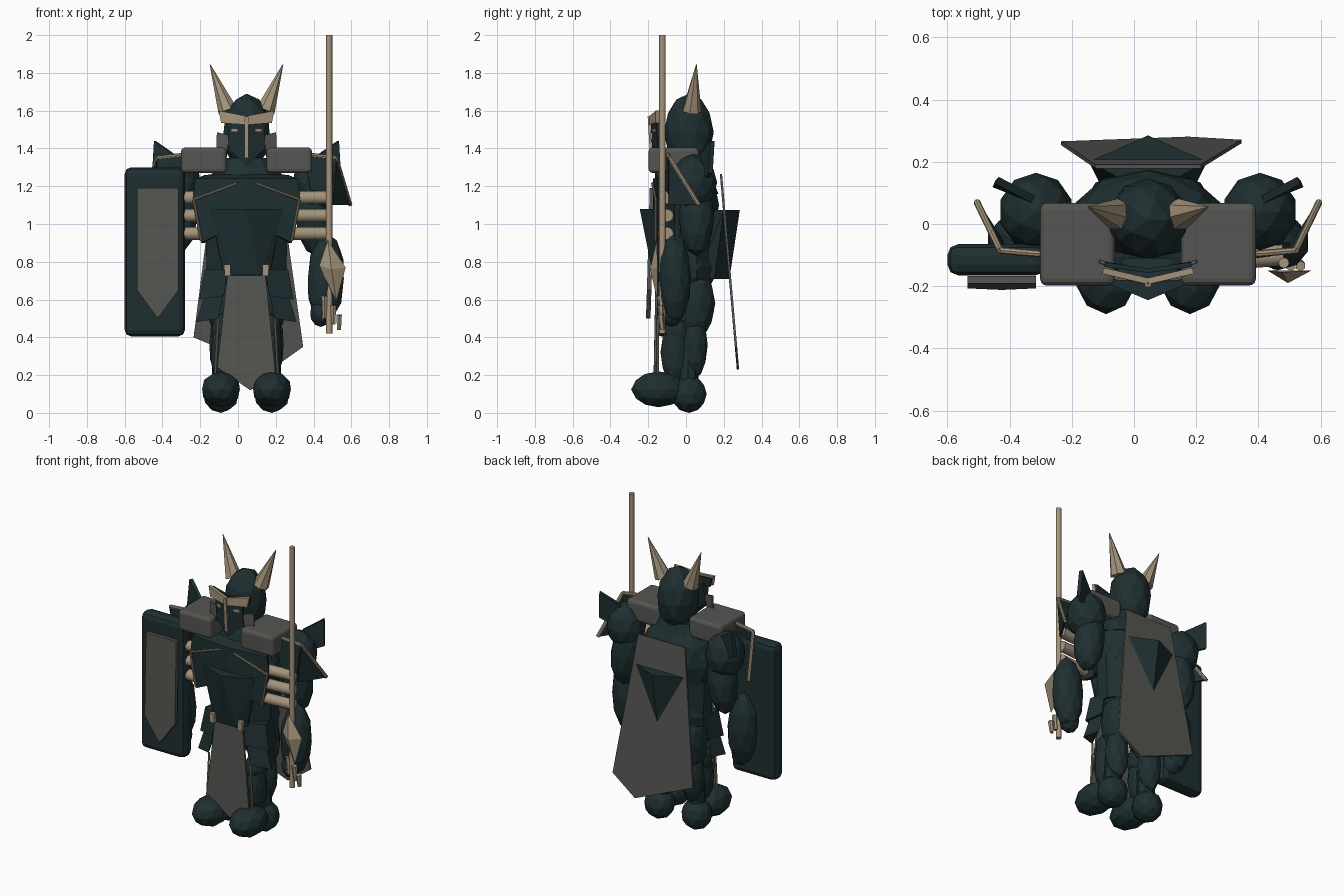
import bpy, bmesh, math
from mathutils import Vector, Matrix

CX = 0.045  # the body's own centre line


def material(name, rgb):
    m = bpy.data.materials.new(name)
    m.diffuse_color = (*rgb, 1)
    return m


DARK = material("dark_teal_iron", (0.0135, 0.0285, 0.031))
GREY = material("neutral_grey", (0.091, 0.092, 0.084))
TAN = material("bone_tan", (0.37, 0.295, 0.20))


def finish(name, bm, mat):
    bmesh.ops.recalc_face_normals(bm, faces=bm.faces)
    me = bpy.data.meshes.new(name)
    bm.to_mesh(me)
    bm.free()
    me.materials.append(mat)
    ob = bpy.data.objects.new(name, me)
    ob.location.x = CX
    bpy.context.collection.objects.link(ob)
    return ob


def ellipsoid(name, loc, radii, mat=DARK, tilt=0.0):
    bm = bmesh.new()
    bmesh.ops.create_icosphere(bm, subdivisions=2, radius=1.0)
    bm.transform(Matrix.Translation(loc) @ Matrix.Rotation(tilt, 4, 'Y')
                 @ Matrix.Diagonal((*radii, 1)))
    return finish(name, bm, mat)


def rod(name, a, b, r1, mat=TAN, r2=None, sides=8):
    a, b = Vector(a), Vector(b)
    bm = bmesh.new()
    bmesh.ops.create_cone(bm, cap_ends=True, segments=sides, radius1=r1,
                          radius2=r1 if r2 is None else r2, depth=(b - a).length)
    bm.transform(Matrix.Translation((a + b) / 2)
                 @ (b - a).to_track_quat('Z', 'Y').to_matrix().to_4x4())
    return finish(name, bm, mat)


def slab(name, pts, mat, t=0.012):
    """Thin plate from an outline, thickened about its plane."""
    bm = bmesh.new()
    f = bm.faces.new([bm.verts.new(p) for p in pts])
    f.normal_update()
    n = f.normal.copy()
    bmesh.ops.translate(bm, vec=n * t / 2, verts=bm.verts)
    ext = bmesh.ops.extrude_face_region(bm, geom=[f], use_keep_orig=True)
    moved = [v for v in ext["geom"] if isinstance(v, bmesh.types.BMVert)]
    bmesh.ops.translate(bm, vec=-n * t, verts=moved)
    return finish(name, bm, mat)


def hull(name, pts, mat=DARK):
    bm = bmesh.new()
    bmesh.ops.convex_hull(bm, input=[bm.verts.new(p) for p in pts])
    loose = [v for v in bm.verts if not v.link_faces]
    bmesh.ops.delete(bm, geom=loose, context='VERTS')
    return finish(name, bm, mat)


def smooth(ob):
    for p in ob.data.polygons:
        p.use_smooth = len(p.vertices) == 4
    return ob


def block(name, lo, hi, mat, bevel, segs):
    lo, hi = Vector(lo), Vector(hi)
    bm = bmesh.new()
    bmesh.ops.create_cube(bm, size=1)
    bm.transform(Matrix.Translation((lo + hi) / 2) @ Matrix.Diagonal((*(hi - lo), 1)))
    ob = finish(name, bm, mat)
    mod = ob.modifiers.new("bevel", 'BEVEL')
    mod.width, mod.segments = bevel, segs
    return ob


# Torso, neck and hips
ellipsoid("torso", (0, 0.015, 1.10), (0.25, 0.16, 0.27))
rod("yoke", (0, 0.015, 1.16), (0, 0.015, 1.35), 0.245, DARK, 0.13, 10).scale = (1, 0.66, 1)
rod("waist", (0, 0.02, 0.71), (0, 0.02, 1.0), 0.22, DARK, 0.23, 10).scale = (1, 0.64, 1)
ellipsoid("hips", (0, 0.025, 0.77), (0.225, 0.14, 0.15))

# Ridged belly plate in front and matching back plate that pierces the cape
hull("belly_plate", [(0, -0.245, 1.08), (-0.19, -0.165, 1.08), (0.19, -0.165, 1.08),
                     (0, -0.10, 1.08), (-0.15, -0.13, 0.86), (0.15, -0.13, 0.86),
                     (-0.12, -0.14, 0.72), (0.12, -0.14, 0.72),
                     (-0.07, -0.175, 0.73), (0.07, -0.175, 0.73)])
hull("back_plate", [(0, 0.285, 1.075), (-0.19, 0.20, 1.075), (0.19, 0.20, 1.075),
                    (0, 0.10, 1.075), (0, 0.23, 0.71), (-0.13, 0.15, 0.71), (0.13, 0.15, 0.71),
                    (-0.12, 0.06, 0.71), (0.12, 0.06, 0.71)])

# Cape and loincloth
slab("cape", [(-0.17, 0.185, 1.265), (0.17, 0.185, 1.265), (0.30, 0.265, 0.35),
              (0.13, 0.275, 0.23), (-0.28, 0.26, 0.40)], GREY)
slab("loincloth", [(-0.10, -0.155, 0.74), (0.10, -0.155, 0.74), (0.155, -0.165, 0.19),
                   (0.02, -0.165, 0.12), (-0.155, -0.165, 0.24)], GREY)

# Helmet
ellipsoid("helmet", (0, 0.015, 1.485), (0.128, 0.132, 0.205))
slab("nose_guard", [(-0.01, -0.197, 1.57), (0.01, -0.197, 1.57),
                    (0.01, -0.184, 1.35), (-0.01, -0.184, 1.35)], TAN)
hull("face_mask", [(0, -0.188, 1.56), (-0.10, -0.158, 1.55), (0.10, -0.158, 1.55),
                   (-0.097, -0.15, 1.40), (0.097, -0.15, 1.40), (0, -0.175, 1.31),
                   (-0.08, -0.11, 1.55), (0.08, -0.11, 1.55), (0, -0.11, 1.36)])

for s, side in ((-1, "left"), (1, "right")):
    def P(*pts):
        return [(s * x, y, z) for x, y, z in pts]

    def part(n):
        return side + "_" + n

    # Helmet fittings
    rod(part("horn"), *P((0.10, 0.03, 1.60), (0.193, 0.055, 1.845)), 0.052, TAN, 0.002, 7)
    slab(part("brow"), P((0, -0.186, 1.525), (0, -0.184, 1.572), (0.145, -0.15, 1.60),
                         (0.132, -0.153, 1.535)), TAN, 0.02)
    slab(part("brow_backing"), P((0, -0.15, 1.525), (0, -0.15, 1.57), (0.14, -0.13, 1.59),
                                 (0.13, -0.13, 1.535)), DARK, 0.015)
    slab(part("eye"), P((0.045, -0.176, 1.506), (0.082, -0.165, 1.506),
                        (0.082, -0.164, 1.486), (0.045, -0.175, 1.486)), TAN, 0.009)
    slab(part("cheek_guard"), P((0.09, -0.14, 1.47), (0.155, -0.12, 1.485),
                                (0.16, -0.12, 1.36), (0.11, -0.14, 1.33)), GREY, 0.012)

    # Shoulders: collar block, ball, blade and trimmed guard
    xs = sorted((s * 0.106, s * 0.347))
    block(part("collar_block"), (xs[0], -0.198, 1.27), (xs[1], 0.068, 1.405), GREY, 0.022, 3)
    ellipsoid(part("shoulder"), (s * 0.36, 0.04, 1.22), (0.12, 0.125, 0.15))
    slab(part("shoulder_blade"), P((0.37, 0.08, 1.36), (0.485, 0.14, 1.44),
                                   (0.495, 0.13, 1.27), (0.39, 0.09, 1.22)), DARK, 0.025)
    a, b, c = P((0.30, -0.10, 1.37), (0.475, -0.085, 1.35), (0.55, 0.07, 1.10))
    slab(part("shoulder_guard"), [a, b, P((0.45, -0.09, 1.16))[0],
                                  P((0.34, -0.105, 1.18))[0]], DARK)
    slab(part("shoulder_side"), [b, c, P((0.45, -0.09, 1.10))[0]], DARK)
    rod(part("guard_trim_front"), a, b, 0.011)
    rod(part("guard_trim_side"), b, c, 0.011)

    # Arms
    ellipsoid(part("upper_arm"), (s * 0.35, 0.055, 1.04), (0.095, 0.095, 0.21), tilt=-s * 0.1)
    ellipsoid(part("forearm"), (s * 0.42, -0.06, 0.71), (0.10, 0.088, 0.24), tilt=s * 0.03)
    ellipsoid(part("hand"), (s * 0.395, -0.075, 0.53), (0.06, 0.06, 0.075))

    # Breast wings with trim, and stacked side ribs
    hull(part("breast_wing"), P((0.0, -0.175, 1.24), (0.27, -0.15, 1.24), (0.285, -0.15, 1.14),
                                (0.24, -0.15, 0.90), (0.14, -0.165, 0.95), (0.0, -0.175, 1.06),
                                (0.0, -0.08, 1.27), (0.22, -0.06, 1.26), (0.22, -0.06, 0.90)))
    rod(part("breast_trim"), *P((0.05, -0.178, 1.215), (0.28, -0.16, 1.13)), 0.007)
    rod(part("side_trim"), *P((0.28, -0.16, 1.13), (0.24, -0.16, 0.91)), 0.007)
    for i in range(3):
        z = 0.95 + i * 0.095
        smooth(rod(part("rib_%d" % (i + 1)), *P((0.24, -0.115, z), (0.435, -0.10, z)), 0.034,
                   sides=12))

    # Belt loop and hip armour
    slab(part("belt_loop"), P((0.085, -0.18, 0.785), (0.12, -0.18, 0.785),
                              (0.115, -0.18, 0.725), (0.085, -0.18, 0.725)), TAN, 0.025)
    hull(part("hip_plate_upper"), P((0.10, -0.15, 0.76), (0.22, -0.09, 0.76), (0.25, -0.10, 0.60),
                                    (0.12, -0.16, 0.62), (0.20, 0.02, 0.76), (0.22, 0.02, 0.61)))
    hull(part("hip_plate_lower"), P((0.12, -0.145, 0.64), (0.22, -0.09, 0.63), (0.265, -0.10, 0.48),
                                    (0.15, -0.155, 0.50), (0.20, 0.0, 0.62), (0.23, 0.0, 0.49)))
    rod(part("cloth_trim"), *P((0.15, -0.15, 0.50), (0.165, -0.15, 0.21)), 0.006)

    # Legs and feet
    ellipsoid(part("thigh"), (s * 0.11, 0.04, 0.58), (0.10, 0.115, 0.20))
    ellipsoid(part("knee"), (s * 0.12, -0.05, 0.44), (0.068, 0.08, 0.09))
    ellipsoid(part("calf"), (s * 0.125, 0.045, 0.36), (0.075, 0.07, 0.18))
    ellipsoid(part("shin"), (s * 0.13, -0.06, 0.32), (0.06, 0.075, 0.17))
    rod(part("ankle"), *P((0.13, 0.01, 0.14), (0.125, 0.01, 0.34)), 0.055, DARK)
    ellipsoid(part("toe"), (s * 0.135, -0.145, 0.125), (0.105, 0.145, 0.095))
    ellipsoid(part("heel"), (s * 0.135, 0.015, 0.10), (0.095, 0.095, 0.10))

# Shield with its pointed panel
block("shield", (-0.645, -0.165, 0.405), (-0.326, -0.065, 1.30), DARK, 0.034, 2)
slab("shield_panel", [(-0.58, -0.18, 1.19), (-0.36, -0.18, 1.19), (-0.36, -0.195, 0.65),
                      (-0.47, -0.20, 0.50), (-0.58, -0.195, 0.65)], GREY, 0.024)

# Long weapon: shaft, diamond guard and prongs
smooth(rod("weapon_shaft", (0.437, -0.125, 0.42), (0.437, -0.125, 2.0), 0.017, sides=12))
hull("weapon_guard", [(0.43, -0.155, 0.915), (0.385, -0.15, 0.78), (0.475, -0.15, 0.59),
                      (0.525, -0.15, 0.77), (0.45, -0.19, 0.76)], TAN)
for i, (x, z) in enumerate(((0.413, 0.50), (0.46, 0.47), (0.49, 0.44))):
    rod("weapon_prong_%d" % (i + 1), (x, -0.135, 0.62 - i * 0.05), (x, -0.125, z), 0.017, TAN, 0.012, 6)
